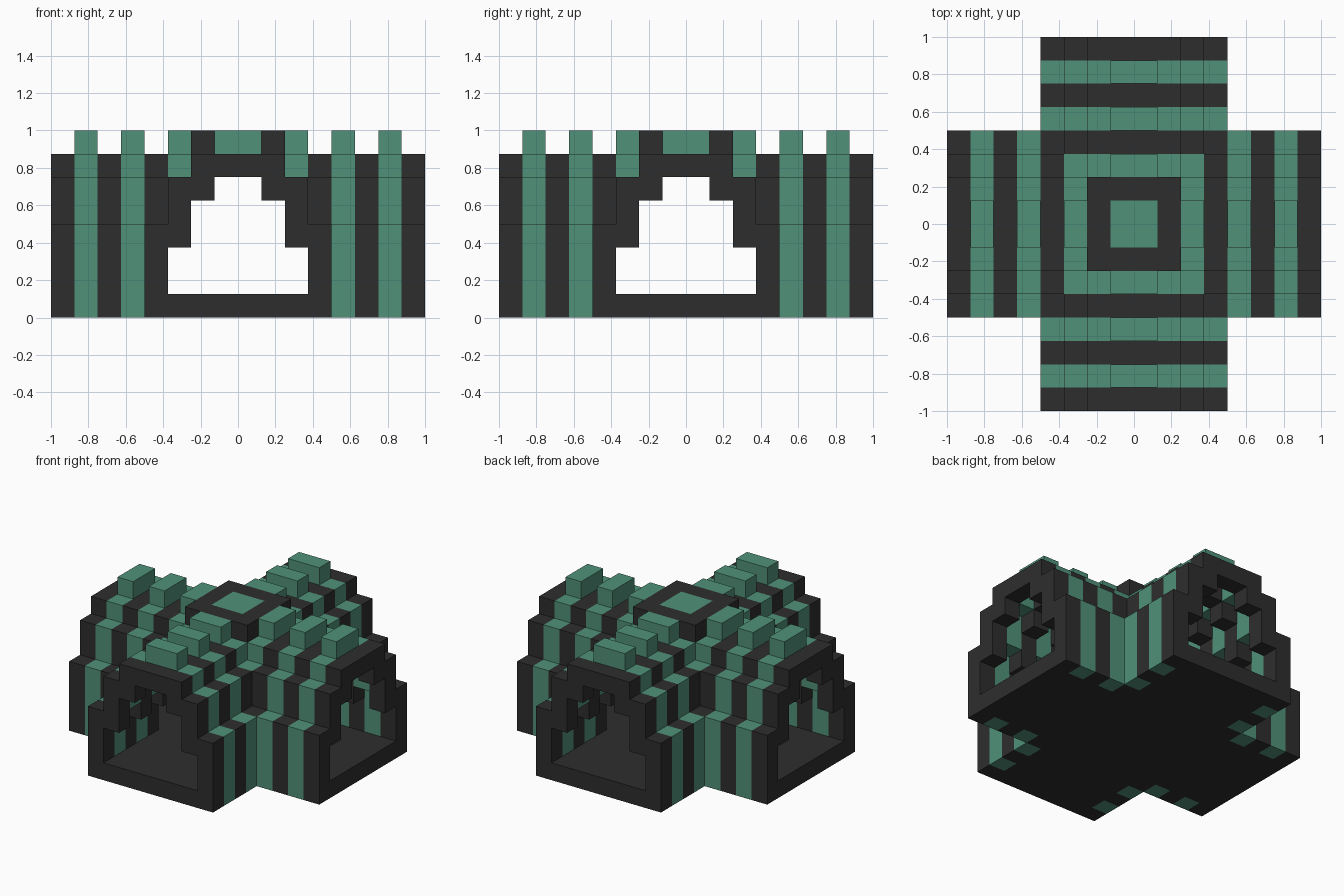
import bpy, bmesh

if "Cube" in bpy.data.objects:
    bpy.data.objects.remove(bpy.data.objects["Cube"])

U = 0.125  # size of one block


def material(name, rgb):
    m = bpy.data.materials.new(name)
    m.diffuse_color = (*rgb, 1)
    m.use_nodes = True
    m.node_tree.nodes["Principled BSDF"].inputs["Base Color"].default_value = m.diffuse_color
    return m


charcoal = material("charcoal", (0.027, 0.027, 0.027))
green = material("sea green", (0.080, 0.283, 0.190))

# Height range (in blocks) of the arch at each distance from its centre line
THICK = [(6, 7), (5, 7), (3, 6), (0, 4)]   # charcoal arches
THIN = [(7, 8), (6, 7), (4, 6), (0, 4)]    # green arches with a raised ridge
parts = {n: set() for n in ("floor", "charcoal_arches", "green_arches",
                            "roof_cap", "roof_centre")}


def dist(i):
    return i if i >= 0 else -i - 1


# Two crossing tunnels made of square rings of arches
for i in range(-8, 8):
    for j in range(-8, 8):
        near, ring = sorted((dist(i), dist(j)))
        if near > 3:
            continue
        if near < 3:
            parts["floor"].add((i, j, 0))
        if ring == 0:
            name, span = "roof_centre", (7, 8)
        elif ring == 1:
            name, span = "roof_cap", (7, 8)
        elif ring % 2:
            name, span = "charcoal_arches", THICK[near]
        else:
            name, span = "green_arches", THIN[near]
        parts[name].update((i, j, k) for k in range(*span))

solid = set().union(*parts.values())


def build(name, cells, mat):
    """Make the outside faces of a group of blocks."""
    bm = bmesh.new()
    verts = {}

    def vert(p):
        if p not in verts:
            verts[p] = bm.verts.new([c * U for c in p])
        return verts[p]

    for c in sorted(cells):
        for axis in range(3):
            a, b = (axis + 1) % 3, (axis + 2) % 3
            for side in (0, 1):
                n = list(c)
                n[axis] += 2 * side - 1
                if tuple(n) in solid:
                    continue
                quad = []
                for da, db in ((0, 0), (1, 0), (1, 1), (0, 1)):
                    p = list(c)
                    p[axis] += side
                    p[a] += da
                    p[b] += db
                    quad.append(vert(tuple(p)))
                bm.faces.new(quad if side else quad[::-1])
    me = bpy.data.meshes.new(name)
    bm.to_mesh(me)
    bm.free()
    me.materials.append(mat)
    bpy.context.collection.objects.link(bpy.data.objects.new(name, me))


for name, cells in parts.items():
    build(name, cells, green if name in ("green_arches", "roof_centre") else charcoal)
